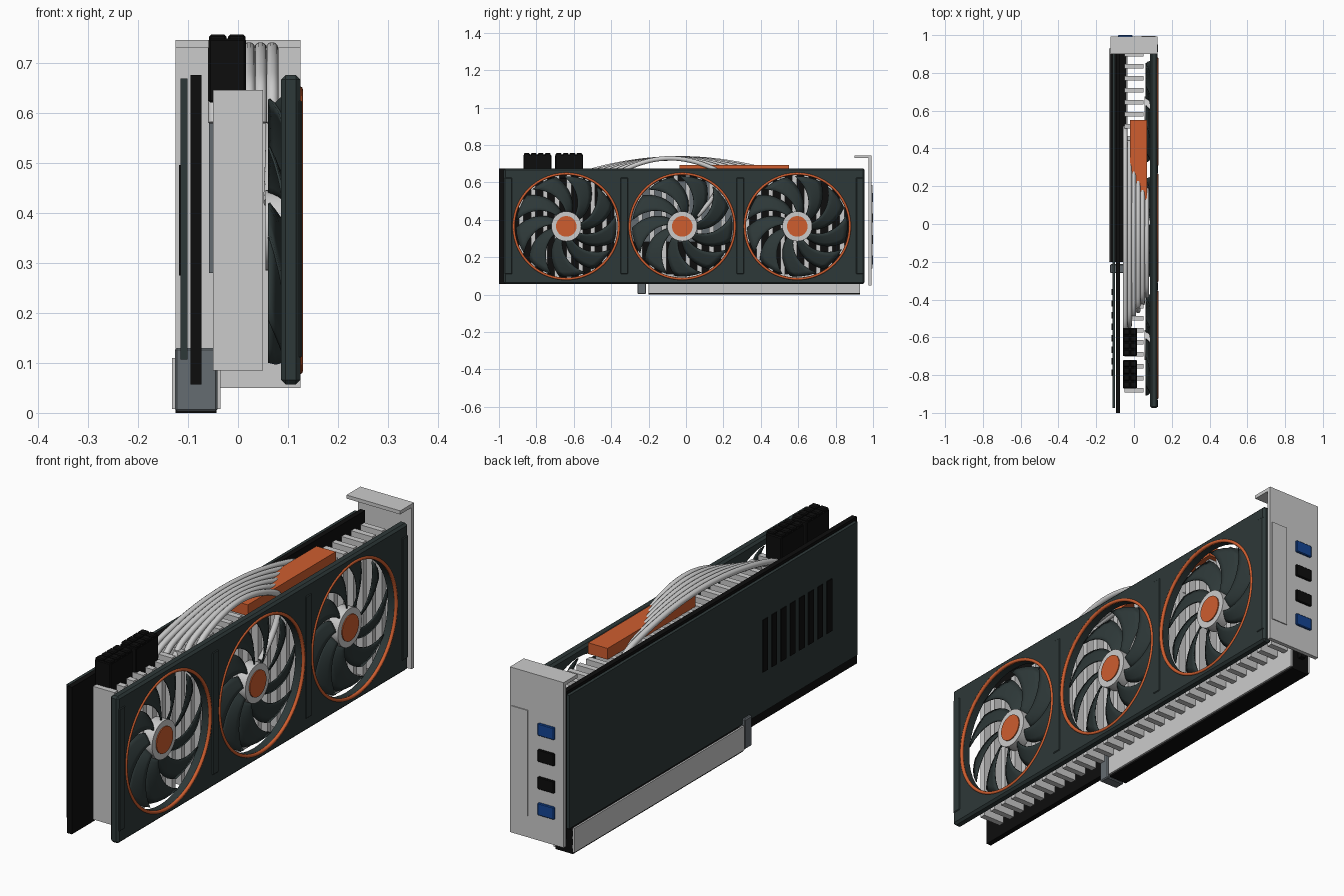
import bpy, bmesh, math
from mathutils import Vector

if "Cube" in bpy.data.objects:
    bpy.data.objects.remove(bpy.data.objects["Cube"])


def material(name, r, g, b):
    m = bpy.data.materials.new(name)
    m.use_nodes = True
    m.diffuse_color = (r, g, b, 1)
    m.node_tree.nodes["Principled BSDF"].inputs["Base Color"].default_value = (r, g, b, 1)
    return m


CHARCOAL = material("charcoal", 0.027, 0.04, 0.04)
BLACK = material("black", 0.004, 0.004, 0.004)
SILVER = material("silver", 0.6, 0.6, 0.6)
STEEL = material("steel grey", 0.13, 0.15, 0.165)
ORANGE = material("orange", 0.62, 0.11, 0.028)
BLUE = material("blue", 0.007, 0.06, 0.3)
SIDEWAYS = (math.pi / 2, 0, math.pi / 2)   # local z points along +x


def box(name, mat, xs, ys, zs, bevel=0):
    """Box between pairs of limits, with an optional chamfer."""
    bm = bmesh.new()
    bmesh.ops.create_cube(bm, size=1)
    for v in bm.verts:
        v.co = Vector([(a + b) / 2 + c * (b - a) for c, (a, b) in zip(v.co, (xs, ys, zs))])
    if bevel:
        bmesh.ops.bevel(bm, geom=bm.edges[:], offset=bevel, segments=1, affect='EDGES')
    return finish(name, mat, bm)


def finish(name, mat, bm):
    mesh = bpy.data.meshes.new(name)
    bm.to_mesh(mesh)
    bm.free()
    mesh.materials.append(mat)
    ob = bpy.data.objects.new(name, mesh)
    bpy.context.collection.objects.link(ob)
    return ob


def disc(name, mat, radius, x0, x1, y, z):
    """Cylinder lying along x."""
    bpy.ops.mesh.primitive_cylinder_add(vertices=48, radius=radius, depth=x1 - x0,
                                        location=((x0 + x1) / 2, y, z), rotation=SIDEWAYS)
    ob = bpy.context.object
    ob.name = name
    ob.data.materials.append(mat)
    bpy.ops.object.shade_smooth_by_angle()
    return ob


FAN_Z = 0.365
FANS = (-0.64, -0.02, 0.595)

# Shroud with three round openings
shroud = box("shroud", CHARCOAL, (0.086, 0.125), (-0.975, 0.955), (0.057, 0.675), 0.009)
for y in FANS:
    cutter = disc("cutter", CHARCOAL, 0.278, 0, 0.2, y, FAN_Z)
    cutter.hide_render = True
    cut = shroud.modifiers.new("opening", 'BOOLEAN')
    cut.operation = 'DIFFERENCE'
    cut.solver = 'EXACT'
    cut.object = cutter
    bpy.context.view_layer.objects.active = shroud
    bpy.ops.object.modifier_apply(modifier=cut.name)
    bpy.data.objects.remove(cutter)

# Vertical ribs on the shroud
for y in (-0.95, -0.33, 0.29, 0.93):
    box("shroud_rib", CHARCOAL, (0.12, 0.128), (y - 0.02, y + 0.02), (0.11, 0.625), 0.003)


def blades(y, count=9, rings=9, cols=5):
    """Swept and pitched fan blades around one hub."""
    bm = bmesh.new()
    for k in range(count):
        grid = []
        for i in range(rings):
            t = i / (rings - 1)
            r = 0.07 + 0.198 * t
            row = []
            for j in range(cols):
                u = 2 * j / (cols - 1) - 1
                a = math.tau * k / count + 0.65 * t ** 1.2 + (0.22 + 0.05 * t) * u
                x = 0.078 + 0.016 * u + 0.004 * (1 - u * u)
                row.append(bm.verts.new((x, y + r * math.cos(a), FAN_Z + r * math.sin(a))))
            grid.append(row)
        for i in range(rings - 1):
            for j in range(cols - 1):
                f = bm.faces.new((grid[i][j], grid[i + 1][j], grid[i + 1][j + 1], grid[i][j + 1]))
                f.smooth = True
    ob = finish("fan_blades", CHARCOAL, bm)
    thick = ob.modifiers.new("thickness", 'SOLIDIFY')
    thick.thickness = 0.005
    thick.offset = 0


# Fans: trim ring, hub, cap and blades
for y in FANS:
    bpy.ops.mesh.primitive_torus_add(major_radius=0.281, minor_radius=0.007, major_segments=72,
                                     minor_segments=8, location=(0.123, y, FAN_Z),
                                     rotation=SIDEWAYS)
    ring = bpy.context.object
    ring.name = "fan_trim_ring"
    ring.data.materials.append(ORANGE)
    bpy.ops.object.shade_smooth()
    disc("fan_hub", SILVER, 0.08, 0.055, 0.104, y, FAN_Z)
    disc("fan_cap", ORANGE, 0.055, 0.1, 0.108, y, FAN_Z)
    blades(y)

# Heatsink fins and base plate
for i in range(29):
    y = -0.88 + i * 0.0635
    box("heatsink_fin", SILVER, (-0.05, 0.05), (y - 0.0125, y + 0.0125), (0.085, 0.645))
box("heatsink_base", STEEL, (-0.058, -0.049), (-0.3, 0.3), (0.28, 0.607))

# Circuit board, backplate and backplate vents
box("circuit_board", BLACK, (-0.095, -0.073), (-1, 0.95), (0.057, 0.675))
box("backplate", CHARCOAL, (-0.115, -0.101), (-0.975, 0.94), (0.107, 0.668))
for i in range(8):
    y = -0.36 - i * 0.061
    box("backplate_vent", BLACK, (-0.118, -0.112), (y - 0.017, y + 0.017), (0.275, 0.495))

# Edge connector with side plates and end clip
box("edge_connector", BLACK, (-0.125, -0.043), (-0.2, 0.93), (0, 0.1))
for x in (-0.132, -0.043):
    box("edge_connector_side", SILVER, (x, x + 0.008), (-0.2, 0.93), (0.008, 0.11))
box("edge_connector_clip", STEEL, (-0.126, -0.041), (-0.26, -0.213), (0.003, 0.13), 0.004)

# Accent plate under the pipes
box("accent_plate", ORANGE, (-0.02, 0.07), (-0.035, 0.55), (0.645, 0.692))


def pipe(points):
    curve = bpy.data.curves.new("heat_pipe", 'CURVE')
    curve.dimensions = '3D'
    curve.bevel_depth = 0.0125
    curve.bevel_resolution = 3
    curve.use_fill_caps = True
    curve.resolution_u = 6
    spline = curve.splines.new('NURBS')
    spline.points.add(len(points) - 1)
    for p, co in zip(spline.points, points):
        p.co = (*co, 1)
    spline.order_u = 4
    spline.use_endpoint_u = True
    curve.materials.append(SILVER)
    bpy.context.collection.objects.link(bpy.data.objects.new("heat_pipe", curve))


# Staggered arched heat pipes; the outermost one turns down behind the middle fan
for i in range(6):
    x = -0.047 + 0.023 * i
    start, end = -0.57 + 0.04 * i, 0.5 - 0.06 * i
    path = [(x, start - 0.01, 0.58)]
    for k in range(11):
        t = k / 10
        path.append((x, start + (end - start) * t, 0.645 + 0.085 * math.sin(math.pi * t) ** 0.85))
    if i == 5:
        path += [(x, 0.16, 0.52), (x - 0.005, 0.06, 0.42)]
    else:
        path.append((x, end + 0.01, 0.58))
    pipe(path)

# Power sockets with rows of pin housings
for y in (-0.87, -0.7):
    box("power_socket", BLACK, (-0.059, 0.016), (y, y + 0.15), (0.62, 0.748), 0.004)
    for i in range(4):
        for x in (-0.058, -0.02):
            y0 = y + 0.003 + i * 0.037
            box("power_pin_housing", BLACK, (x, x + 0.035), (y0, y0 + 0.032), (0.74, 0.756), 0.004)

# Mounting bracket with tab, raised panel and ports
box("bracket", SILVER, (-0.125, 0.125), (0.975, 0.992), (0.05, 0.745))
box("bracket_tab", SILVER, (-0.125, 0.125), (0.9, 0.992), (0.73, 0.745))
box("bracket_panel", SILVER, (0.04, 0.115), (0.99, 0.996), (0.14, 0.585))
for z, mat in ((0.52, BLUE), (0.41, BLACK), (0.295, BLACK), (0.185, BLUE)):
    box("display_port", mat, (-0.085, -0.008), (0.985, 1), (z - 0.026, z + 0.026), 0.003)
